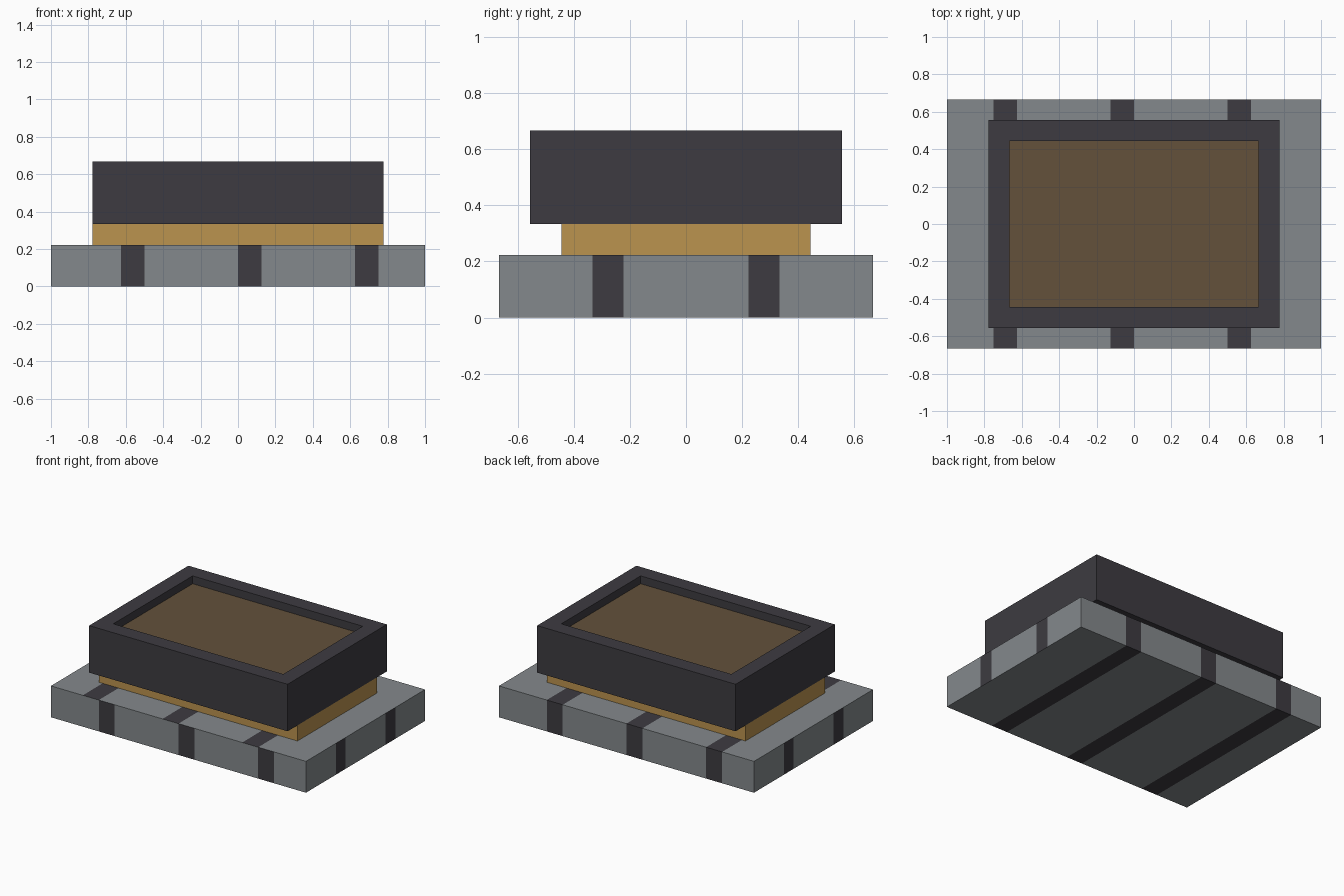
import bpy
import bmesh
from mathutils import Matrix, Vector

cube = bpy.data.objects.get("Cube")
if cube:
    bpy.data.objects.remove(cube, do_unlink=True)


def linear(c):
    c /= 255
    return c / 12.92 if c <= 0.04045 else ((c + 0.055) / 1.055) ** 2.4


def material(name, r, g, b):
    mat = bpy.data.materials.new(name)
    mat.use_nodes = True
    colour = (linear(r), linear(g), linear(b), 1)
    mat.diffuse_color = colour
    mat.node_tree.nodes["Principled BSDF"].inputs["Base Color"].default_value = colour
    return mat


grey = material("stone grey", 132, 137, 140)
dark = material("charcoal", 61, 59, 65)
amber = material("amber wood", 187, 147, 79)
brown = material("dark brown", 99, 81, 59)


def box(half_x, half_y, z0, z1):
    bm = bmesh.new()
    size = Matrix.Diagonal((2 * half_x, 2 * half_y, z1 - z0, 1))
    bmesh.ops.create_cube(bm, size=1, matrix=Matrix.Translation((0, 0, (z0 + z1) / 2)) @ size)
    bm.normal_update()
    return bm


def finish(bm, name, *mats):
    mesh = bpy.data.meshes.new(name)
    bm.to_mesh(mesh)
    bm.free()
    for mat in mats:
        mesh.materials.append(mat)
    obj = bpy.data.objects.new(name, mesh)
    bpy.context.collection.objects.link(obj)


U = 1 / 9  # building unit

# Base slab, cut along the edges of its painted bands
BAND = 0.125
band_starts = (-0.75, -0.125, 0.5)          # top, bottom and back
front_starts = (-0.625, 0.0, 0.625)         # front
side_starts = (-3 * U, 2 * U)               # both ends
bm = box(1, 6 * U, 0, 2 * U)
cuts = {(0, s + d) for s in band_starts + front_starts for d in (0, BAND)}
cuts |= {(1, s + d) for s in side_starts for d in (0, U)}
for axis, pos in sorted(cuts):
    normal = Vector((axis == 0, axis == 1, 0))
    bmesh.ops.bisect_plane(bm, geom=bm.verts[:] + bm.edges[:] + bm.faces[:],
                           plane_co=normal * pos, plane_no=normal)
bm.normal_update()
for face in bm.faces:
    c, n = face.calc_center_median(), face.normal
    if abs(n.x) > 0.5:
        value, starts, width = c.y, side_starts, U
    else:
        value, width = c.x, BAND
        starts = front_starts if n.y < -0.5 else band_starts
    face.material_index = int(any(s < value < s + width for s in starts))
finish(bm, "base_slab", grey, dark)

# Narrow block between base and tray
finish(box(7 * U, 4 * U, 2 * U, 3 * U), "middle_block", amber)

# Tray with a shallow recess and a brown floor
bm = box(7 * U, 5 * U, 3 * U, 6 * U)
top = max(bm.faces, key=lambda f: f.normal.z)
bmesh.ops.inset_region(bm, faces=[top], thickness=U, use_even_offset=True)
floor = bmesh.ops.extrude_face_region(bm, geom=[top])["geom"]
floor_face = next(g for g in floor if isinstance(g, bmesh.types.BMFace))
bmesh.ops.translate(bm, vec=(0, 0, -U / 2),
                    verts=[g for g in floor if isinstance(g, bmesh.types.BMVert)])
floor_face.material_index = 1
if top.is_valid:
    bmesh.ops.delete(bm, geom=[top], context='FACES_ONLY')
bmesh.ops.recalc_face_normals(bm, faces=bm.faces[:])
finish(bm, "tray", dark, brown)
